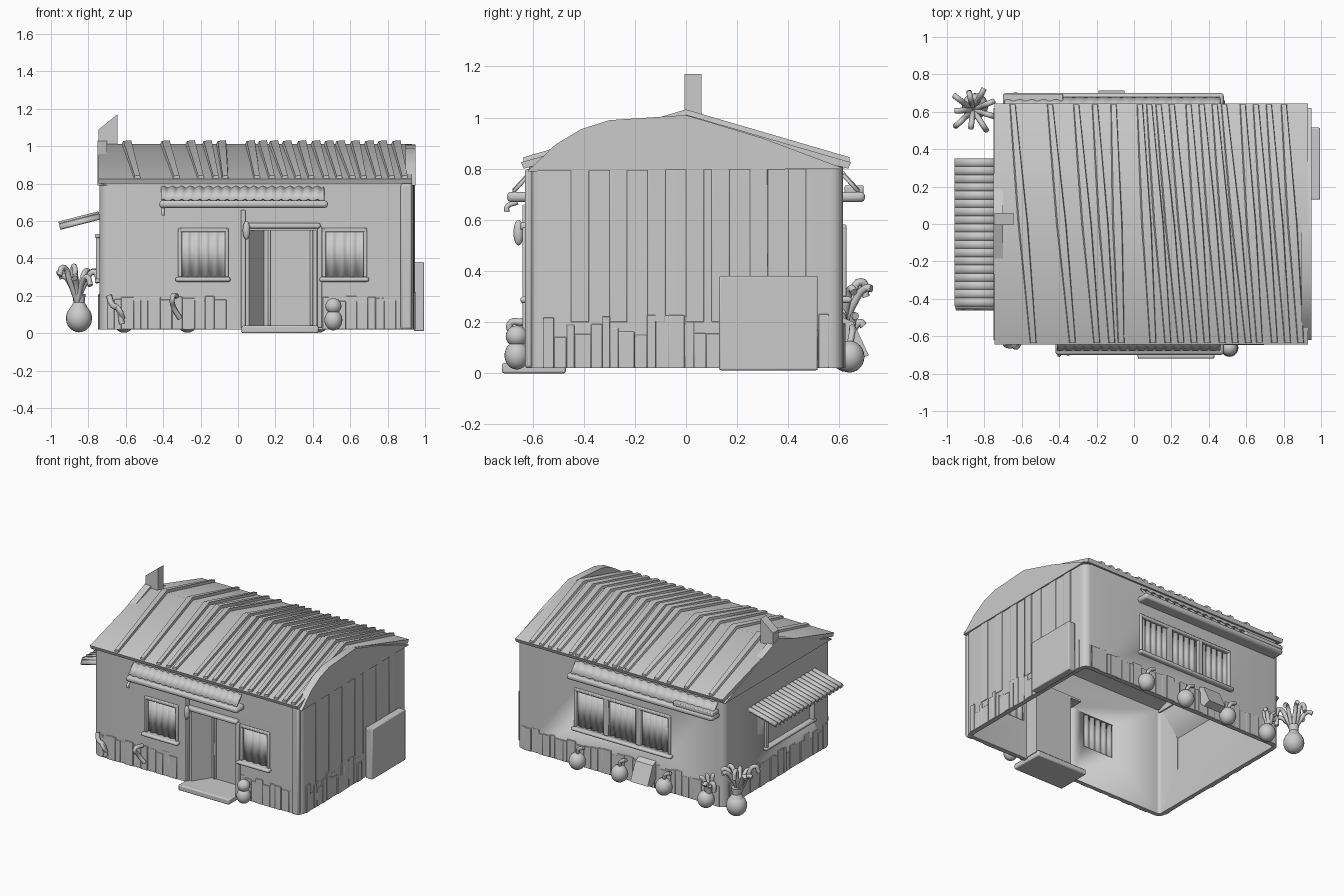
import bpy, bmesh, math, random
from mathutils import Vector as V

if "Cube" in bpy.data.objects:
    bpy.data.objects.remove(bpy.data.objects["Cube"])
random.seed(4)


def finish(name, bm, smooth=True):
    bmesh.ops.recalc_face_normals(bm, faces=bm.faces[:])
    me = bpy.data.meshes.new(name)
    bm.to_mesh(me)
    bm.free()
    ob = bpy.data.objects.new(name, me)
    bpy.context.collection.objects.link(ob)
    if smooth:
        bpy.context.view_layer.objects.active = ob
        ob.select_set(True)
        bpy.ops.object.shade_smooth_by_angle(angle=math.radians(35))
        ob.select_set(False)
    return ob


def loft(name, rings):
    bm = bmesh.new()
    vs = [[bm.verts.new(p) for p in r] for r in rings]
    n = len(rings[0])
    for a, b in zip(vs, vs[1:]):
        for i in range(n):
            bm.faces.new((a[i], a[(i + 1) % n], b[(i + 1) % n], b[i]))
    bm.faces.new(vs[0])
    bm.faces.new(vs[-1])
    return finish(name, bm)


def prism_x(name, prof, x0, x1):
    return loft(name, [[(x, y, z) for y, z in prof] for x in (x0, x1)])


def box(name, x0, x1, y0, y1, z0, z1, bevel=0.006):
    ob = prism_x(name, [(y0, z0), (y1, z0), (y1, z1), (y0, z1)], x0, x1)
    if bevel:
        m = ob.modifiers.new("bevel", 'BEVEL')
        m.width, m.segments = bevel, 2
    return ob


def wavy(name, p, u, v, nrm, waves, amp, thick):
    """Corrugated sheet: waves run along u, straight along v."""
    p, u, v, nrm = V(p), V(u), V(v), V(nrm)
    bm = bmesh.new()
    n, prev = waves * 6, None
    for i in range(n + 1):
        o = p + u * (i / n) + nrm * (amp * math.sin(i / 6 * math.tau))
        cur = (bm.verts.new(o), bm.verts.new(o + v))
        if prev:
            bm.faces.new((prev[0], cur[0], cur[1], prev[1]))
        prev = cur
    ob = finish(name, bm)
    m = ob.modifiers.new("thick", 'SOLIDIFY')
    m.thickness, m.offset = thick, 0
    return ob


def ball(name, c, r, h):
    bm = bmesh.new()
    bmesh.ops.create_uvsphere(bm, u_segments=20, v_segments=12, radius=1)
    for w in bm.verts:
        w.co = V((c[0] + w.co.x * r, c[1] + w.co.y * r, c[2] + w.co.z * h))
    return finish(name, bm)


def tube(name, pts, r):
    cu = bpy.data.curves.new(name, 'CURVE')
    cu.dimensions = '3D'
    cu.bevel_depth, cu.bevel_resolution, cu.use_fill_caps = r, 2, True
    s = cu.splines.new('BEZIER')
    s.bezier_points.add(len(pts) - 1)
    for b, q in zip(s.bezier_points, pts):
        b.co = q
        b.handle_left_type = b.handle_right_type = 'AUTO'
    s.resolution_u = 6
    ob = bpy.data.objects.new(name, cu)
    bpy.context.collection.objects.link(ob)


def rounded(x0, x1, y0, y1, r, z):
    out = []
    for cx, cy, a0 in ((x1 - r, y1 - r, 0), (x0 + r, y1 - r, 90), (x0 + r, y0 + r, 180), (x1 - r, y0 + r, 270)):
        for k in range(6):
            a = math.radians(a0 + k * 18)
            out.append((cx + r * math.cos(a), cy + r * math.sin(a), z))
    return out


# Hollow walls with rounded corners, open underneath
bm = bmesh.new()
loops = [[bm.verts.new(p) for p in rounded(-.74 + d, .94 - d, -.615 + d, .615 - d, .05 - d, z)]
         for d, z in ((0, .02), (0, .81), (.03, .81), (.03, .02))]
for a, b in zip(loops, loops[1:] + loops[:1]):
    for i in range(len(a)):
        j = (i + 1) % len(a)
        bm.faces.new((a[i], a[j], b[j], b[i]))
walls = finish("walls", bm)

# Openings for the door and the windows
openings = [("door", .06, .42, -.7, -.5, -.05, .56), ("front_left", -.31, -.06, -.7, -.5, .3, .55),
            ("front_right", .46, .68, -.7, -.5, .3, .55), ("back", -.3, .46, .5, .7, .3, .57),
            ("left", -.9, -.6, -.4, .14, .28, .52)]
for n, *d in openings:
    c = box("cutter_" + n, *d, bevel=0)
    c.hide_render = True
    c.hide_viewport = True
    c.display_type = 'WIRE'
    m = walls.modifiers.new(n, 'BOOLEAN')
    m.object, m.solver = c, 'EXACT'

# Curtained windows with frames and sills
for n, x0, x1, s in (("front_left", -.31, -.06, -1), ("front_right", .46, .68, -1), ("back", -.3, .46, 1)):
    top = .55 if s < 0 else .57
    wavy(n + "_curtain", (x0, s * .6, .3), (x1 - x0, 0, 0), (0, 0, top - .3), (0, 1, 0), max(4, int((x1 - x0) * 22)), .006, .008)
    ya, yb = sorted((s * .6, s * .628))
    box(n + "_lintel", x0 - .01, x1 + .01, ya, yb, top - .01, top + .012)
    for x in (x0, x1):
        box(n + "_jamb", x - .01, x + .01, ya, yb, .3, top)
    ya, yb = sorted((s * .59, s * .648))
    box(n + "_sill", x0 - .025, x1 + .02, ya, yb, .275, .3, .01)
for x in (-.05, .21):
    box("back_mullion", x - .02, x + .02, .6, .628, .3, .57)
box("left_pane", -.725, -.715, -.4, .14, .28, .52, 0)
for z in (.27, .51):
    box("left_window_rail", -.765, -.72, -.42, .16, z, z + .02)
for y in (-.41, .13):
    box("left_window_jamb", -.76, -.72, y, y + .02, .28, .52)

# Door recess, frame, step and lamp
box("door_panel", .14, .42, -.50, -.485, .03, .56, 0)
loft("door_side_left", [[(.045, -.62, z), (.06, -.62, z), (.15, -.485, z), (.135, -.485, z)] for z in (.03, .56)])
box("door_side_right", .42, .435, -.615, -.485, .03, .56, 0)
box("recess_ceiling", .05, .435, -.615, -.485, .55, .565, 0)
box("door_lintel", .03, .44, -.65, -.60, .56, .59, .01)
for x in (.015, .425):
    box("door_post", x, x + .025, -.64, -.60, .03, .57 if x > .1 else .66)
for x in (.16, .385):
    box("door_stile", x, x + .015, -.515, -.495, .04, .55)
box("door_step", .02, .43, -.72, -.47, 0, .04, .008)
ball("lamp", (.045, -.655, .55), .02, .05)

# Roof with raised gable ends
prism_x("roof", [(-.645, .825), (0, 1.012), (.645, .825), (.635, .80), (0, .975), (-.635, .80)], -.745, .93)
prism_x("gable_right", [(-.62, .79), (-.51, .895), (-.41, .955), (-.3, .99), (0, 1.01), (.3, .92), (.62, .80)], .895, .95)
prism_x("gable_left", [(-.62, .79), (0, 1.03), (.62, .79)], -.75, -.70)
backs = [-.65, -.45, -.31, -.21, -.11, .03, .08, .13, .2, .29, .36, .43, .48, .58, .65, .72, .8]
fronts = [-.54, -.33, -.2, -.12, -.07, .1, .18, .25, .32, .39, .47, .54, .61, .67, .75, .82, .89]
for xb, xf in zip(backs, fronts):
    rings = []
    for y, x, z, w in ((.64, xb, .845, .018), (0, (xb + xf) / 2, 1.032, .03), (-.635, xf, .845, .02)):
        rings.append([(x - w, y, z - .03), (x + w, y, z - .03), (x + w * .8, y, z), (x - w * .6, y, z - .004)])
    loft("roof_batten", rings)

# Chimney with a slanted top
loft("chimney", [[(x, y, z) for x, z in ((-.745, .96), (-.645, .96), (-.645, 1.17), (-.745, 1.09))] for y in (-.005, .06)])

# Awnings on the front, back and left
for n, s, x0, x1 in (("front", -1, -.42, .48), ("back", 1, -.7, .48)):
    ya, yb = sorted((s * .6, s * .70))
    box(n + "_awning", x0, x1, ya, yb, .67, .71, .015)
    wavy(n + "_awning_cloth", (x0 + .01, s * .675, .712), (x1 - x0 - .03, 0, 0), (0, -s * .06, .066), (0, 0, 1), 18, .005, .012)
box("back_awning_block", -.7, -.38, .62, .695, .705, .735)
wavy("left_awning", (-.955, -.45, .575), (0, .79, 0), (.215, 0, .055), (.2, 0, -1), 18, .007, .035)
tube("awning_hook", [(-.4, -.66, .67), (-.4, -.7, .65), (-.4, -.7, .63)], .01)

# Ragged base boards and wall boards around the house
def boards(axis, pos, lo, hi, z0, zr, gap=None):
    t = lo
    while t < hi:
        e = min(hi, t + random.uniform(.03, .07))
        d, z1 = random.uniform(.004, .012), random.uniform(*zr)
        if not (gap and e > gap[0] and t < gap[1]):
            a, b = sorted((pos, pos + math.copysign(d, pos)))
            box("wall_board", *((t, e, a, b) if axis == 'x' else (a, b, t, e)), z0, z1, .003)
        t = e
boards('x', -.612, -.70, .88, .02, (.17, .2), (.0, .45))
boards('x', .612, -.70, .9, .02, (.17, .2))
boards('y', .937, -.56, .56, .02, (.14, .24))
boards('y', -.737, -.56, .56, .02, (.15, .21))
for y in (-.45, -.3, -.15, 0, .1, .25, .4):
    box("side_board", .93, .945, y, y + .07, .2, .8, .004)
box("corner_post", .87, .93, -.63, -.60, .02, .8, .012)

# Leaning panel on the right and sloped chute at the back
box("side_panel", .94, .995, .13, .515, .012, .38)
prism_x("back_chute", [(.61, .1), (.66, .05), (.715, .07), (.655, .2), (.61, .22)], -.19, -.05)

# Pots with curling plants
def plant(x, y, z, n, r, h):
    for i in range(n):
        a = i * math.tau / n + .4
        k = random.uniform(.75, 1.05)
        dx, dy = math.cos(a) * r * k, math.sin(a) * r * k
        top = z + h * random.uniform(.55, 1)
        tube("plant_stem", [(x, y, z - .03), (x + dx * .4, y + dy * .4, z + h * .45),
                            (x + dx * .8, y + dy * .8, top), (x + dx, y + dy, top - random.uniform(-.01, .06))], .015)

ball("big_pot", (-.85, .63, .08), .07, .075)
loft("big_pot_neck", [[(-.85 + r * math.cos(k * math.tau / 16), .63 + r * math.sin(k * math.tau / 16), z) for k in range(16)]
                      for r, z in ((.05, .13), (.03, .165), (.035, .21))])
plant(-.86, .61, .2, 9, .125, .16)
for i, x in enumerate((.43, .09, -.27, -.61)):
    ball("back_pot", (x, .64, .065), .058, .062)
    tube("pot_stalk", [(x, .64, .11), (x - .02, .65, .16), (x - .06, .65, .18)], .013)
plant(-.63, .64, .13, 5, .07, .12)
ball("front_pot_lower", (.51, -.662, .07), .048, .055)
ball("front_pot_upper", (.51, -.662, .145), .043, .042)

# Curling vines at the front
tube("vine", [(-.69, -.635, .2), (-.67, -.65, .15), (-.64, -.645, .13), (-.62, -.64, .05)], .016)
tube("vine", [(-.66, -.64, .15), (-.63, -.66, .12), (-.615, -.64, .08)], .013)
tube("vine", [(-.33, -.63, .2), (-.35, -.69, .19), (-.345, -.66, .14), (-.31, -.635, .08)], .014)
